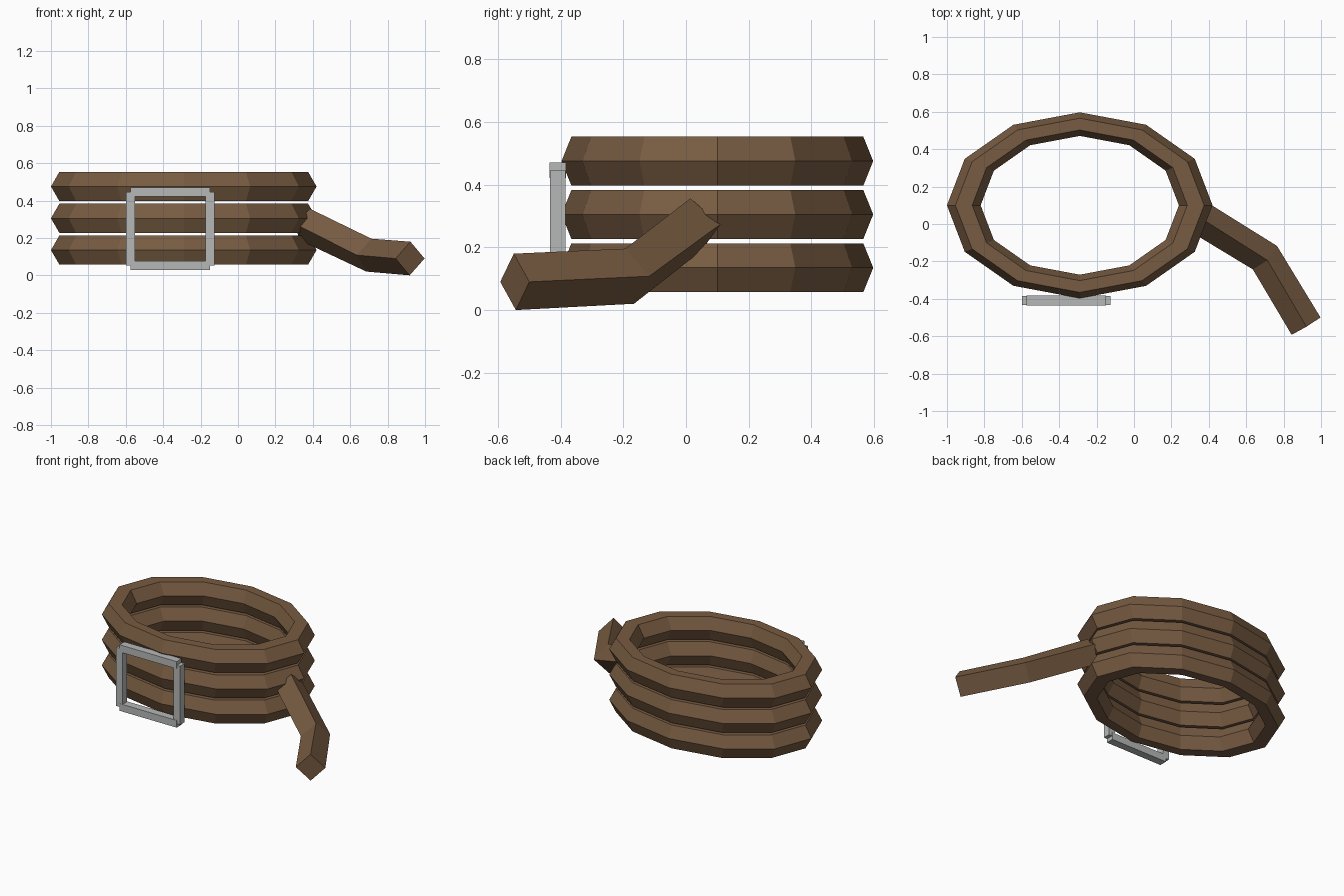
import bpy, bmesh, math
from mathutils import Vector

if "Cube" in bpy.data.objects:
    bpy.data.objects.remove(bpy.data.objects["Cube"])


def material(name, rgb):
    m = bpy.data.materials.new(name)
    m.diffuse_color = (*rgb, 1)
    m.use_nodes = True
    m.node_tree.nodes["Principled BSDF"].inputs["Base Color"].default_value = m.diffuse_color
    return m


leather = material("brown_leather", (0.185, 0.105, 0.054))
metal = material("grey_metal", (0.47, 0.48, 0.48))


def finish(name, bm, mat):
    bmesh.ops.recalc_face_normals(bm, faces=bm.faces)
    me = bpy.data.meshes.new(name)
    bm.to_mesh(me)
    bm.free()
    me.materials.append(mat)
    ob = bpy.data.objects.new(name, me)
    bpy.context.collection.objects.link(ob)
    return ob


def bridge(bm, a, b):
    n = len(a)
    for i in range(n):
        bm.faces.new((a[i], a[(i + 1) % n], b[(i + 1) % n], b[i]))


# Coiled belt: three oval twelve-sided rings with hexagonal section
def coil(name, z, major=0.62, minor=0.09, squash=0.7):
    bm = bmesh.new()
    rings = []
    for i in range(12):
        a = math.tau * i / 12
        ring = []
        for j in range(6):
            b = math.tau * j / 6
            r = major + minor * math.cos(b)
            ring.append(bm.verts.new((-0.29 + r * math.cos(a),
                                      0.1 + squash * r * math.sin(a),
                                      z + minor * math.sin(b))))
        rings.append(ring)
    for i in range(12):
        bridge(bm, rings[i], rings[(i + 1) % 12])
    finish(name, bm, leather)


for k in range(3):
    coil(f"belt_coil_{k + 1}", 0.135 + 0.17 * k)

# Loose strap end: diamond section swept along a bent path
path = [Vector(p) for p in ((0.355, 0.032, 0.273), (0.70, -0.18, 0.108), (0.92, -0.546, 0.09))]
bm = bmesh.new()
rings = []
for i, p in enumerate(path):
    t = Vector()
    if i > 0:
        t += (p - path[i - 1]).normalized()
    if i < len(path) - 1:
        t += (path[i + 1] - p).normalized()
    t.normalize()
    side = t.cross(Vector((0, 0, 1))).normalized()
    up = side.cross(t)
    rings.append([bm.verts.new(p + 0.09 * d) for d in (side, up, -side, -up)])
for a, b in zip(rings, rings[1:]):
    bridge(bm, a, b)
bm.faces.new(rings[0])
bm.faces.new(rings[-1])
finish("strap_end", bm, leather)


# Buckle: rectangular frame of four bars
def bar(name, loc, size):
    bm = bmesh.new()
    bmesh.ops.create_cube(bm, size=1)
    for v in bm.verts:
        v.co = Vector(c * s for c, s in zip(v.co, size)) + Vector(loc)
    finish(name, bm, metal)


for s, side, level in ((-1, "left", "bottom"), (1, "right", "top")):
    bar(f"buckle_{side}_bar", (-0.362 + s * 0.213, -0.409, 0.249), (0.048, 0.048, 0.392))
    bar(f"buckle_{level}_bar", (-0.362, -0.409, 0.249 + s * 0.197), (0.424, 0.052, 0.048))
